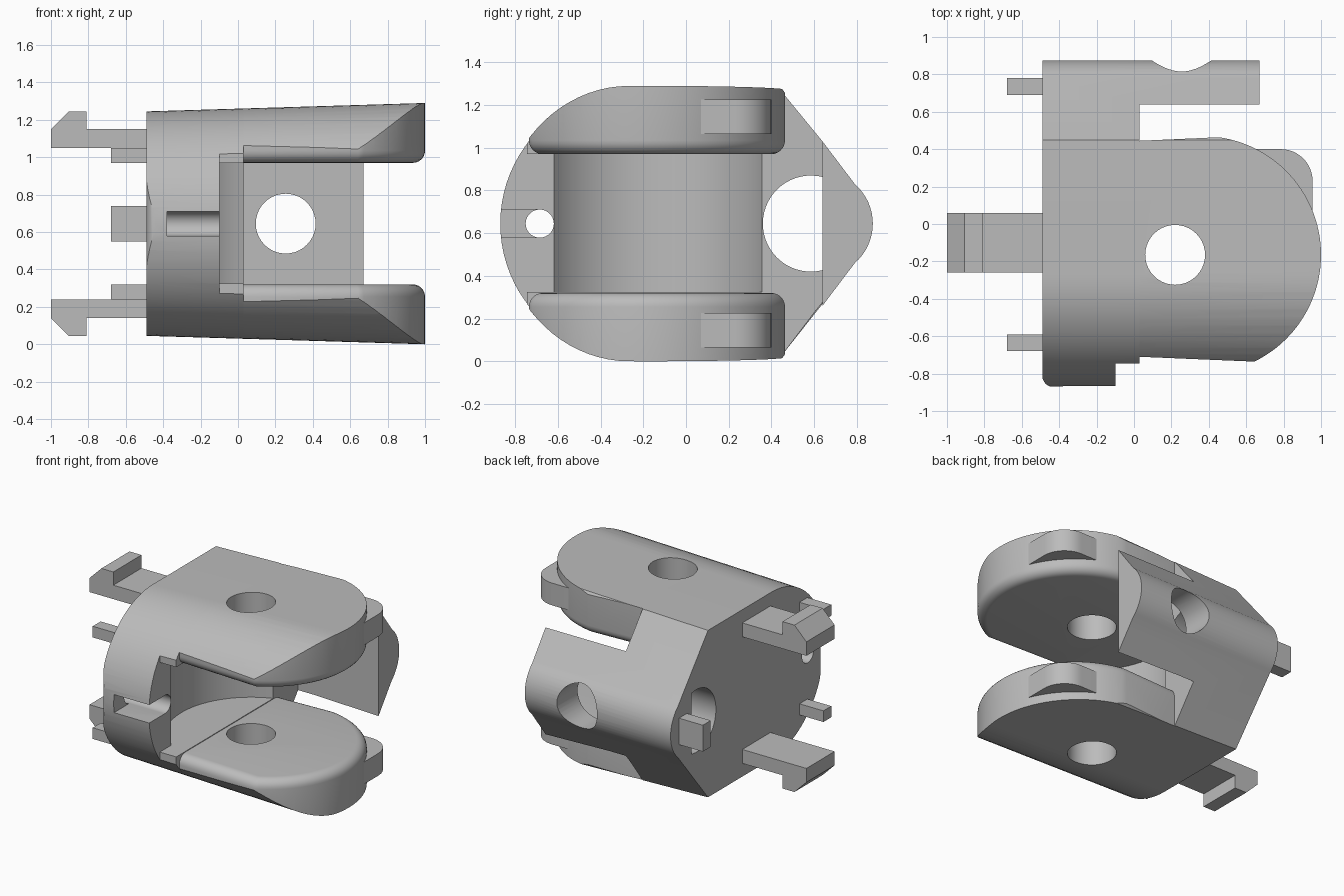
import bpy, bmesh, math
from mathutils import Matrix

cube = bpy.data.objects.get("Cube")
if cube:
    bpy.data.objects.remove(cube, do_unlink=True)

MID = 0.645          # height of the mirror plane
PIN = (0.22, -0.165)  # vertical hinge axis

grey = bpy.data.materials.new("plain grey")
grey.use_nodes = True
grey.diffuse_color = (0.5, 0.5, 0.5, 1)
grey.node_tree.nodes["Principled BSDF"].inputs["Base Color"].default_value = (0.5, 0.5, 0.5, 1)


def arc(a, b, r, start=0, end=360, n=24):
    """Points along an arc; a full circle leaves out the repeated end."""
    steps = n if end - start >= 360 else n + 1
    angles = [math.radians(start + (end - start) * i / n) for i in range(steps)]
    return [(a + r * math.cos(t), b + r * math.sin(t)) for t in angles]


def rect(a0, a1, b0, b1):
    return [(a0, b0), (a1, b0), (a1, b1), (a0, b1)]


def prism(name, outline, axis, lo, hi):
    """Extrude an outline along an axis."""
    place = {"x": lambda a, b, t: (t, a, b),
             "y": lambda a, b, t: (a, t, b),
             "z": lambda a, b, t: (a, b, t)}[axis]
    bm = bmesh.new()
    ends = [[bm.verts.new(place(a, b, t)) for a, b in outline] for t in (lo, hi)]
    bm.faces.new(ends[0])
    bm.faces.new(ends[1])
    n = len(outline)
    for i in range(n):
        j = (i + 1) % n
        bm.faces.new((ends[0][i], ends[0][j], ends[1][j], ends[1][i]))
    bmesh.ops.recalc_face_normals(bm, faces=bm.faces)
    mesh = bpy.data.meshes.new(name)
    bm.to_mesh(mesh)
    bm.free()
    mesh.materials.append(grey)
    obj = bpy.data.objects.new(name, mesh)
    bpy.context.collection.objects.link(obj)
    return obj


def combine(obj, tool, operation="DIFFERENCE"):
    """Apply a boolean and throw the tool away."""
    mod = obj.modifiers.new("cut", "BOOLEAN")
    mod.operation = operation
    mod.solver = "EXACT"
    mod.object = tool
    bpy.context.view_layer.objects.active = obj
    bpy.ops.object.modifier_apply(modifier=mod.name)
    bpy.data.objects.remove(tool, do_unlink=True)


def mirrored(obj, name):
    """Copy a part to the other side of the mid height."""
    copy = obj.copy()
    copy.data = obj.data.copy()
    copy.name = copy.data.name = name
    copy.data.transform(Matrix.Translation((0, 0, 2 * MID)) @ Matrix.Scale(-1, 4, (0, 0, 1)))
    copy.data.flip_normals()
    bpy.context.collection.objects.link(copy)


def hull(name, x1):
    """Round-fronted section with a pointed back, growing taller towards +x."""
    outline = arc(-0.27, MID, 0.6, 90, 270, 40) + [(0.45, 0.045)]
    outline += arc(0.63, MID, 0.245, -49, 49, 16) + [(0.45, 1.245)]
    obj = prism(name, outline, "x", -0.49, x1)
    for v in obj.data.vertices:
        if v.co.y < 0.5:
            v.co.z = MID + (v.co.z - MID) * (1 + 0.0503 * (v.co.x + 0.49))
    return obj


# Body: hull trimmed to its plan, with the long back plate
body = hull("body", 0.67)
plan = arc(-0.43, -0.81, 0.06, 180, 270, 6)
plan += [(-0.43, -0.9), (-0.1, -0.9), (-0.1, -0.745), (0.03, -0.745),
         (0.03, 0.64), (0.67, 0.64), (0.67, 0.9), (-0.52, 0.9), (-0.52, -0.81)]
plan[:7] = [(x, y - 0.002) for x, y in plan[:7]]
combine(body, prism("plan", plan, "z", -0.5, 2), "INTERSECT")

# Body: hinge recess and its open front
combine(body, prism("recess", arc(*PIN, 0.555, n=72), "z", 0.325, 0.97))
combine(body, prism("front_opening", rect(-0.1, 0.3, -1, -0.3), "z", 0.325, 0.97))
# Body: back plate hole, end window, and front cable slot
combine(body, prism("plate_hole", arc(0.255, MID, 0.16, n=40), "y", 0.5, 1))
combine(body, prism("window", arc(0.585, MID, 0.225, 76, 284, 32), "x", -0.6, 0.1))
combine(body, prism("cable_hole", arc(-0.685, MID, 0.066, n=28), "x", -0.6, 0))
combine(body, prism("cable_slot", rect(-1, -0.685, 0.58, 0.71), "x", -0.38, 0))

# Fork arms: plan outline with a rounded inner rim, trimmed by the hull
outline = [(0.03, -0.71)] + arc(0.365, -0.165, 0.635, -64, 82, 48) + [(0.03, 0.445)]
arm = prism("upper_arm", outline, "z", 0.97, 1.6)
bm = bmesh.new()
bm.from_mesh(arm.data)
rim = [e for e in bm.edges if all(v.co.z < 1 for v in e.verts)
       and max(v.co.x for v in e.verts) > 0.04]
bmesh.ops.bevel(bm, geom=rim, offset=0.065, segments=6, profile=0.5, affect="EDGES")
bm.to_mesh(arm.data)
bm.free()
combine(arm, hull("trim", 1.1), "INTERSECT")
combine(arm, prism("pin_hole", arc(*PIN, 0.16, n=40), "z", 0.5, 2))
mirrored(arm, "lower_arm")

# Stop tabs at the arm tips
tab = prism("upper_stop_tab", [(0.55, 0), (0.955, 0)] + arc(0.785, 0.23, 0.17, 0, 90, 12)
            + [(0.55, 0.4)], "z", 1.065, 1.225)
mirrored(tab, "lower_stop_tab")

# Snap hooks
hook = prism("upper_hook", [(-0.49, 1.05), (-1, 1.05), (-1, 1.15), (-0.905, 1.245),
                            (-0.81, 1.245), (-0.81, 1.15), (-0.49, 1.15)], "y", -0.26, 0.06)
mirrored(hook, "lower_hook")

# Locating pegs
peg = prism("upper_peg", rect(-0.68, -0.59, 0.97, 1.05), "x", -0.68, -0.47)
mirrored(peg, "lower_peg")
prism("back_peg", rect(0.69, 0.78, 0.55, 0.74), "x", -0.68, -0.49)

# Smooth the round surfaces and keep the edges sharp
for obj in bpy.context.scene.objects:
    if obj.type == "MESH" and grey.name in obj.data.materials:
        bpy.ops.object.select_all(action="DESELECT")
        obj.select_set(True)
        bpy.context.view_layer.objects.active = obj
        bpy.ops.object.shade_smooth_by_angle(angle=math.radians(30))
